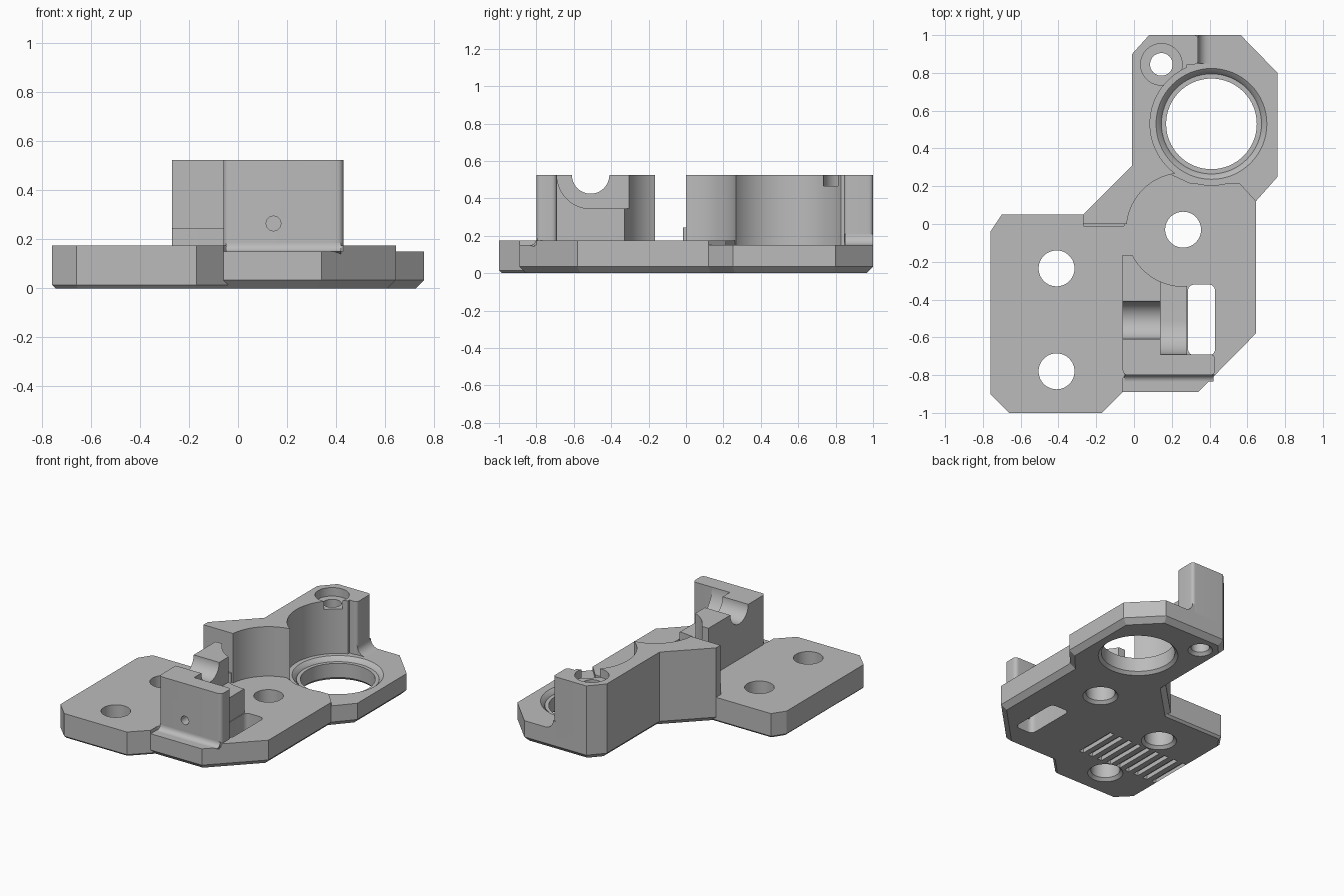
import bpy, bmesh
from math import cos, sin, pi, radians
from mathutils import Vector

if "Cube" in bpy.data.objects:
    bpy.data.objects.remove(bpy.data.objects["Cube"])

grey = bpy.data.materials.new("plain grey")
grey.use_nodes = True
colour = (0.5, 0.5, 0.5, 1)
grey.diffuse_color = colour
grey.node_tree.nodes["Principled BSDF"].inputs["Base Color"].default_value = colour


# ---- helpers ----
def loft(name, sections, axis="z"):
    """Solid through outlines [(points, level), ...] stacked along an axis."""
    place = {"z": lambda a, b, t: (a, b, t),
             "x": lambda a, b, t: (t, a, b),
             "y": lambda a, b, t: (a, t, b)}[axis]
    bm = bmesh.new()
    loops = [[bm.verts.new(place(p[0], p[1], t)) for p in pts] for pts, t in sections]
    n = len(loops[0])
    for low, high in zip(loops, loops[1:]):
        for i in range(n):
            j = (i + 1) % n
            bm.faces.new((low[i], low[j], high[j], high[i]))
    bm.faces.new(loops[0])
    bm.faces.new(loops[-1])
    bmesh.ops.recalc_face_normals(bm, faces=bm.faces)
    mesh = bpy.data.meshes.new(name)
    bm.to_mesh(mesh)
    bm.free()
    mesh.materials.append(grey)
    ob = bpy.data.objects.new(name, mesh)
    bpy.context.collection.objects.link(ob)
    return ob


def prism(name, pts, lo, hi, axis="z"):
    return loft(name, [(pts, lo), (pts, hi)], axis)


def rect(a0, a1, b0, b1):
    return [(a0, b0), (a1, b0), (a1, b1), (a0, b1)]


def circle(a, b, r, n=64):
    return [(a + r * cos(2 * pi * i / n), b + r * sin(2 * pi * i / n)) for i in range(n)]


def rounded(pts, r, only=None):
    """Round the corners of an outline."""
    out = []
    for i, p in enumerate(pts):
        p = Vector(p)
        if only is not None and i not in only:
            out.append(p)
            continue
        a = p + (Vector(pts[i - 1]) - p).normalized() * r
        b = p + (Vector(pts[(i + 1) % len(pts)]) - p).normalized() * r
        for k in range(7):
            t = k / 6
            out.append(a * (1 - t) ** 2 + p * 2 * t * (1 - t) + b * t * t)
    return out


def inset(pts, d):
    """Offset a counter-clockwise outline inwards."""
    out = []
    for i, p in enumerate(pts):
        p = Vector(p)
        u = (p - Vector(pts[i - 1])).normalized()
        v = (Vector(pts[(i + 1) % len(pts)]) - p).normalized()
        nu, nv = Vector((-u.y, u.x)), Vector((-v.y, v.x))
        out.append(p + (nu + nv) * d / (1 + nu.dot(nv)))
    return out


def slab(name, pts, top, chamfer):
    return loft(name, [(inset(pts, chamfer), 0), (pts, chamfer), (pts, top)])


def hole(a, b, r, chamfer=0.02):
    """Through hole cutter with a chamfered lower rim."""
    return loft("cutter", [(circle(a, b, r + chamfer + 0.01), -0.01),
                           (circle(a, b, r), chamfer), (circle(a, b, r), 0.7)])


def combine(ob, tool, operation="DIFFERENCE"):
    mod = ob.modifiers.new("boolean", "BOOLEAN")
    mod.operation, mod.solver, mod.object = operation, "EXACT", tool
    bpy.context.view_layer.objects.active = ob
    bpy.ops.object.modifier_apply(modifier=mod.name)
    bpy.data.objects.remove(tool)


def fillet(name, a, b, r, sign, lo, hi, axis):
    """Concave fillet against a wall at a, on a floor at b."""
    arc = [(a + sign * r * (1 - cos(k * pi / 16)), b + r * (1 - sin(k * pi / 16)))
           for k in range(9)]
    return prism(name, arc + [(a - sign * 0.02, b - 0.02), (a - sign * 0.02, b + r)],
                 lo, hi, axis)


TOP, LOW, HIGH = 0.175, 0.15, 0.525
ring = (0.41, 0.53)
pivot = (0.26, -0.03)
screw = (0.145, 0.845)

# ---- base plate: two chamfered slabs joined ----
left_outline = [(-0.76, -0.9), (-0.66, -1), (-0.17, -1), (0.04, -0.79),
                (0.04, 0.05), (-0.7, 0.05), (-0.76, -0.04)]
right_outline = [(-0.2, -0.89), (0.34, -0.89), (0.645, -0.58), (0.645, 0.12),
                 (0.76, 0.25), (0.76, 0.8), (0.565, 1), (0.08, 1),
                 (-0.01, 0.9), (-0.01, 0.31), (-0.35, -0.03)]
plate = slab("base_plate", left_outline, TOP, 0.015)
combine(plate, slab("right_slab", right_outline, TOP, 0.035), "UNION")

# lowered floor around the ring and along the front edge
floor = [(-0.1, 0.4), (0.3, 0.215), (0.56, 0.215), (0.72, 0.04), (1, 0.04), (1, 1.1), (-0.1, 1.1)]
combine(plate, prism("cutter", floor, LOW, 0.3))
combine(plate, prism("cutter", circle(*ring, 0.325), LOW, 0.3))
combine(plate, prism("cutter", rounded(rect(-0.06, 0.5, -1.1, -0.8), 0.03, [3]), LOW, 0.3))

# ring seat, bolt holes and slot
combine(plate, hole(*ring, 0.24))
combine(plate, loft("cutter", [(circle(*ring, 0.265), 0.12), (circle(*ring, 0.27), 0.13),
                               (circle(*ring, 0.305), 0.16)]))
for spot in [pivot, (-0.41, -0.235), (-0.41, -0.78)]:
    combine(plate, hole(*spot, 0.095))
combine(plate, hole(*screw, 0.06))
combine(plate, prism("cutter", rounded(rect(0.285, 0.43, -0.695, -0.32), 0.04), -0.1, 0.3))

# grip grooves underneath
for i in range(9):
    x = -0.115 - i * 0.077
    combine(plate, prism("cutter", rect(x - 0.018, x + 0.018, -0.67, -0.36), -0.1, 0.03))

# ---- rear tower, hollowed around the ring and the pivot hole ----
tower_outline = [(-0.27, 0.05), (-0.27, 0), (0.2, 0), (0.28, 0.3), (0.28, 0.845),
                 (0.34, 0.845), (0.34, 1), (0.08, 1), (-0.01, 0.9), (-0.01, 0.31)]
tower = prism("rear_tower", rounded(tower_outline, 0.025, [5, 6]), 0.1, HIGH)
combine(tower, prism("cutter", circle(*ring, 0.325, 96), 0, 0.7))
combine(tower, prism("cutter", circle(*pivot, 0.3, 96), 0, 0.7))
combine(tower, hole(*screw, 0.06))
combine(tower, prism("cutter", circle(*screw, 0.11), 0.465, 0.7))
foot = prism("tower_foot", rounded(rect(-0.27, -0.05, -0.015, 0.01), 0.012, [0, 1]), 0.16, 0.245)
tower_fillet = fillet("tower_fillet", 0.34, LOW, 0.06, 1, 0.85, 1, "y")

# ---- front block with a cradle across it ----
block_outline = [(-0.06, -0.8), (0.43, -0.8), (0.43, -0.69), (0.28, -0.69),
                 (0.28, -0.165), (-0.06, -0.165)]
block = prism("front_block", rounded(block_outline, 0.03, [0, 1, 2]), 0.1, HIGH)
combine(block, prism("cutter", circle(*pivot, 0.3, 96), 0, 0.7))
combine(block, prism("cutter", circle(-0.51, HIGH, 0.1), -0.2, 0.2, "x"))
combine(block, prism("cutter", circle(-0.51, HIGH, 0.18), 0.14, 0.285, "x"))
combine(block, prism("cutter", rect(-0.51, -0.1, 0.345, 0.7), 0.14, 0.3, "x"))
combine(block, prism("cutter", circle(0.145, 0.265, 0.03, 32), -0.9, -0.6, "y"))
block_fillet = fillet("block_fillet", -0.8, LOW, 0.035, -1, -0.05, 0.42, "x")

# ---- smooth round walls, keep edges sharp ----
for ob in [plate, tower, foot, tower_fillet, block, block_fillet]:
    bpy.ops.object.select_all(action="DESELECT")
    ob.select_set(True)
    bpy.context.view_layer.objects.active = ob
    bpy.ops.object.shade_smooth_by_angle(angle=radians(25))
